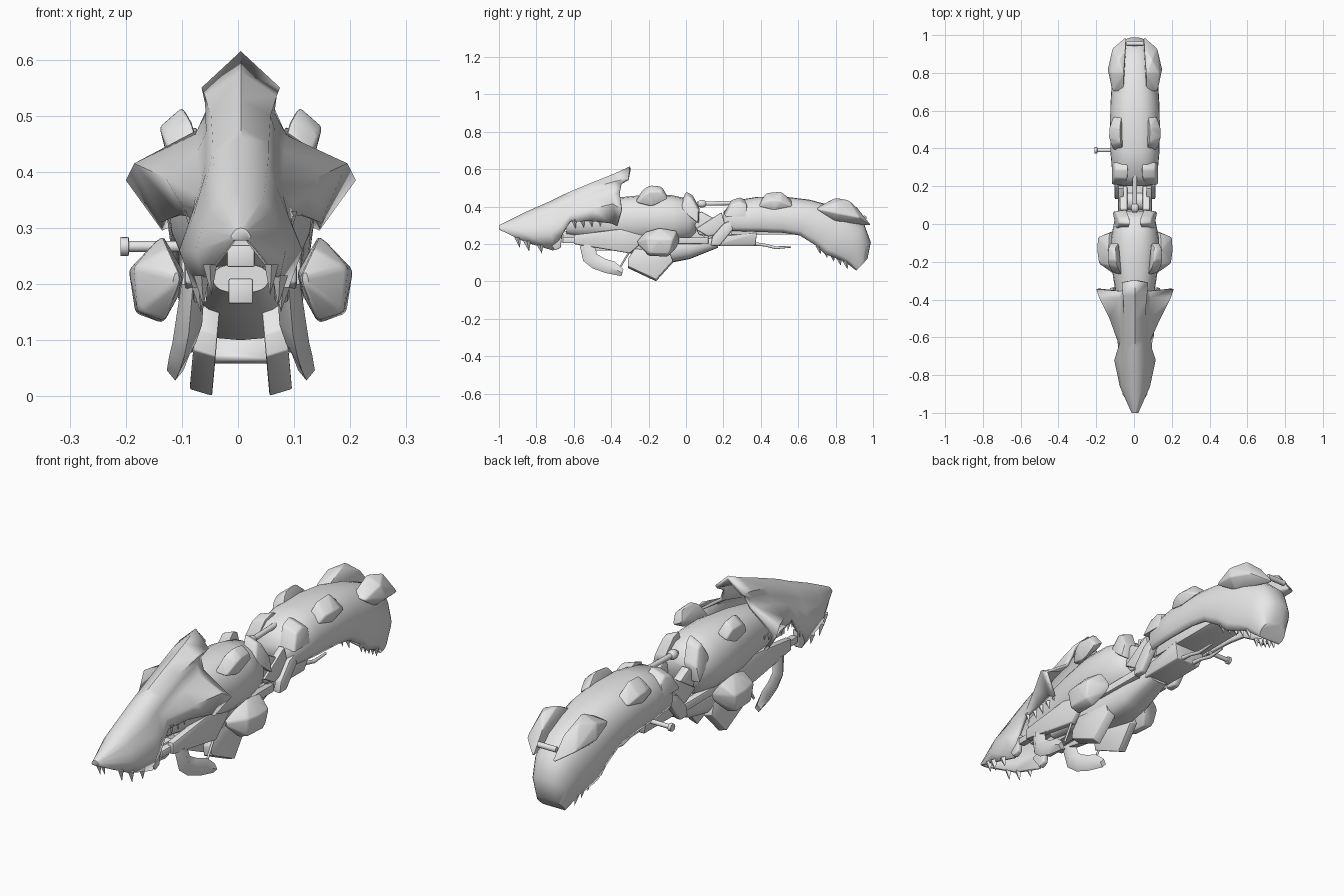
import bpy, bmesh, math
from mathutils import Vector

CX = 0.005  # symmetry plane
grey = bpy.data.materials.new("light_grey")
grey.diffuse_color = (0.8, 0.8, 0.8, 1)


def finish(name, bm, mirror=False, solid=0, angle=40):
    bmesh.ops.recalc_face_normals(bm, faces=bm.faces)
    me = bpy.data.meshes.new(name)
    bm.to_mesh(me)
    bm.free()
    ob = bpy.data.objects.new(name, me)
    bpy.context.collection.objects.link(ob)
    me.materials.append(grey)
    ob.location.x = CX
    bpy.ops.object.select_all(action='DESELECT')
    ob.select_set(True)
    bpy.context.view_layer.objects.active = ob
    bpy.ops.object.shade_smooth_by_angle(angle=math.radians(angle))
    if solid:
        m = ob.modifiers.new("thickness", 'SOLIDIFY')
        m.thickness, m.offset = solid, -1
    if mirror:
        ob.modifiers.new("mirror", 'MIRROR')
    return ob


def skin(bm, rings, closed, caps=(True, True)):
    vs = [[bm.verts.new(p) for p in r] for r in rings]
    n = len(vs[0])
    for a, b in zip(vs, vs[1:]):
        for i in range(n if closed else n - 1):
            j = (i + 1) % n
            bm.faces.new((a[i], a[j], b[j], b[i]))
    for ring, cap in ((vs[0], caps[0]), (vs[-1], caps[1])):
        if cap:
            bm.faces.new(ring)


def hull_body(name, secs, power=0.85, half=180, n=20, caps=(True, True), solid=0):
    # sections: top y, top z, bottom y, bottom z, half width
    A = math.radians(half)
    closed = half == 180
    rings = []
    for ty, tz, by, bz, w in secs:
        ring = []
        for i in range(n if closed else n + 1):
            a = -A + 2 * A * i / n
            t = (math.cos(a) - math.cos(A)) / (1 - math.cos(A))
            s = math.sin(a)
            ring.append((w * math.copysign(abs(s) ** power, s), by + (ty - by) * t, bz + (tz - bz) * t))
        rings.append(ring)
    bm = bmesh.new()
    skin(bm, rings, closed, caps)
    return finish(name, bm, solid=solid, angle=50)


def chunk(name, pts, bevel=0.01, mirror=True):
    # rounded convex block
    bm = bmesh.new()
    for p in pts:
        bm.verts.new(p)
    bmesh.ops.convex_hull(bm, input=bm.verts)
    junk = [v for v in bm.verts if not v.link_faces]
    bmesh.ops.delete(bm, geom=junk, context='VERTS')
    bmesh.ops.dissolve_limit(bm, angle_limit=0.08, verts=bm.verts, edges=bm.edges)
    if bevel:
        bmesh.ops.bevel(bm, geom=bm.edges[:], offset=bevel, segments=2, profile=0.5,
                        affect='EDGES', clamp_overlap=True)
    return finish(name, bm, mirror)


def slab(name, outline, x0, x1, lean=0, bevel=0.006, shrink=1.0, drop=0.0):
    # side outline (y, z) between two x planes; lean moves x with height, drop lowers the outer face
    cy = sum(p[0] for p in outline) / len(outline)
    cz = sum(p[1] for p in outline) / len(outline)
    pts = [(x0 + lean * (z - cz), y, z) for y, z in outline]
    pts += [(x1 + lean * (z - cz), cy + (y - cy) * shrink, cz + (z - cz) * shrink - drop) for y, z in outline]
    return chunk(name, pts, bevel)


def box(name, x, y0, y1, z0, z1):
    return chunk(name, [(sx * x, y, z) for sx in (-1, 1) for y in (y0, y1) for z in (z0, z1)], 0.004, False)


def tube(name, path, radii, mirror=False, n=10):
    rings = []
    path = [Vector(p) for p in path]
    for i, p in enumerate(path):
        d = (path[min(i + 1, len(path) - 1)] - path[max(i - 1, 0)]).normalized()
        u = d.orthogonal().normalized() if abs(d.x) > 0.9 else (Vector((1, 0, 0)) - d * d.x).normalized()
        v = d.cross(u)
        rings.append([p + (u * math.cos(2 * math.pi * k / n) + v * math.sin(2 * math.pi * k / n)) * radii[i]
                      for k in range(n)])
    bm = bmesh.new()
    skin(bm, rings, True)
    return finish(name, bm, mirror)


def teeth(name, rows):
    # four-sided spikes: base x, y, z, length, radius
    bm = bmesh.new()
    for x, y, z, ln, r in rows:
        tip = bm.verts.new((x * 0.95, y + ln * 0.25, z - ln))
        base = [bm.verts.new((x + r * .7 * a, y + r * b, z + 0.01)) for a, b in ((1, 0), (0, 1), (-1, 0), (0, -1))]
        for i in range(4):
            bm.faces.new((base[i], base[(i + 1) % 4], tip))
        bm.faces.new(base)
    return finish(name, bm, True)


# Head mask: ridge, shoulder, waist, temple, cheek, lower edge
mask = [
    [(0, -1, .30), (.008, -1, .298), (.012, -1, .294), (.015, -1, .29), (.018, -1, .285), (.014, -1, .278)],
    [(0, -.86, .37), (.04, -.86, .352), (.055, -.86, .33), (.068, -.86, .30), (.08, -.86, .26), (.07, -.86, .21)],
    [(0, -.72, .432), (.048, -.72, .41), (.065, -.72, .37), (.085, -.72, .32), (.11, -.72, .26), (.075, -.71, .165)],
    [(0, -.66, .462), (.05, -.66, .435), (.062, -.66, .40), (.075, -.66, .36), (.09, -.66, .31), (.088, -.67, .235)],
    [(0, -.62, .48), (.05, -.62, .452), (.062, -.62, .42), (.072, -.62, .385), (.08, -.62, .36), (.092, -.62, .32)],
    [(0, -.50, .53), (.053, -.50, .50), (.062, -.50, .47), (.078, -.50, .435), (.135, -.50, .39), (.11, -.51, .323)],
    [(0, -.38, .578), (.064, -.38, .535), (.06, -.38, .505), (.082, -.39, .465), (.19, -.39, .415), (.142, -.40, .31)],
    [(0, -.30, .615), (.07, -.31, .55), (.057, -.345, .52), (.077, -.355, .475), (.205, -.345, .385), (.14, -.37, .295)],
]
rings = [[(-x, y, z) for x, y, z in reversed(r[1:])] + r for r in mask]
bm = bmesh.new()
skin(bm, rings, False, (True, False))
finish("head_mask", bm, solid=0.014, angle=50)
slab("mask_jaw_hook", [(-.75, .23), (-.70, .165), (-.67, .18), (-.66, .26)], .06, .085)

# Front body and lower hull
hull_body("front_body", [
    (-.64, .36, -.64, .25, .055), (-.5, .42, -.5, .23, .08), (-.35, .45, -.35, .2, .105),
    (-.2, .465, -.2, .2, .128), (-.08, .462, -.08, .2, .128), (.02, .44, .02, .22, .108), (.07, .38, .05, .25, .075)])
hull_body("lower_hull", [
    (-.5, .235, -.5, .185, .05), (-.3, .24, -.3, .15, .08), (-.08, .24, -.08, .10, .08),
    (.02, .24, .02, .12, .075), (.17, .24, .17, .18, .055)], power=0.6)
box("inner_barrel", .025, -.66, -.3, .23, .27)
box("lower_barrel", .022, -.56, -.2, .165, .21)
slab("long_rail", [(-.66, .205), (-.66, .235), (.12, .235), (.12, .20)], .058, .088, 0, .004)
slab("mouth_plate", [(-.6, .2), (-.6, .25), (-.35, .28), (-.2, .24), (-.3, .15)], .07, .10)

# Rear body: hollow hooked shell
hull_body("rear_body", [
    (.20, .37, .20, .27, .085), (.25, .43, .25, .27, .118), (.38, .452, .38, .265, .13),
    (.52, .454, .52, .26, .132), (.66, .437, .61, .245, .13), (.78, .405, .69, .195, .124),
    (.88, .365, .745, .145, .118), (.955, .30, .80, .125, .106), (.988, .21, .85, .105, .09),
    (.97, .12, .91, .058, .062)], power=0.8, half=125, solid=0.014)
box("rear_core", .075, .24, .62, .25, .33)
chunk("rear_wedge", [(s * x, y, z) for s in (-1, 1) for x, y, z in
                     ((.06, .15, .19), (.06, .37, .19), (.06, .15, .24), (.08, .38, .26))], .004, False)

# Back plates and knobs
chunk("front_back_plate", [(.07, -.27, .43), (.09, -.23, .495), (.105, -.19, .515), (.105, -.13, .51),
                           (.085, -.10, .46), (.14, -.22, .465), (.145, -.19, .48), (.142, -.13, .478),
                           (.13, -.10, .44), (.12, -.26, .42), (.125, -.18, .40)], .006)
slab("shoulder_knob", [(-.04, .40), (0, .482), (.035, .465), (.075, .39), (.07, .31)], .04, .10, -.2, .008, .85, .015)
slab("hinge_knob", [(.2, .36), (.24, .435), (.29, .452), (.33, .43), (.33, .36)], .045, .115, -.2, .008, .9, .02)
chunk("rear_back_plate", [(.06, .39, .42), (.075, .43, .475), (.08, .51, .482), (.07, .565, .435),
                          (.125, .42, .43), (.138, .46, .435), (.136, .51, .43), (.115, .57, .40),
                          (.115, .39, .40), (.125, .47, .38)], .006)
chunk("tail_fin", [(.06, .70, .395), (.12, .70, .385), (.06, .80, .448), (.13, .80, .42), (.145, .82, .36),
                   (.09, .87, .435), (.12, .93, .34), (.045, .995, .295), (.05, .92, .39), (.10, .80, .32)], .006)
tube("tail_bar", [(-.045, .955, .34), (.045, .955, .34)], [.012, .012])

# Side pods, lower fins, curved fangs
chunk("side_pod", [(.105, -.27, .21), (.13, -.22, .265), (.14, -.14, .288), (.135, -.05, .272), (.19, -.21, .23),
                   (.20, -.14, .225), (.196, -.07, .225), (.10, -.03, .22), (.183, -.20, .15),
                   (.188, -.09, .148), (.135, -.20, .135), (.14, -.10, .13), (.11, -.05, .18)], .007)
slab("lower_fin", [(-.31, .11), (-.31, .07), (-.16, .0), (-.07, .10), (-.1, .17), (-.27, .17)],
     .042, .082, -.09, .003, 1.0, -.012)
out = [(-.57, .20), (-.55, .11), (-.50, .07), (-.43, .045), (-.345, .028)]
inn = [(-.49, .20), (-.475, .145), (-.43, .12), (-.38, .105), (-.335, .065)]
bm = bmesh.new()
rings = []
for i, (o, q) in enumerate(zip(out, inn)):
    x, t = .085 + i * .008, .024 - abs(i - 1) * .003
    m = ((o[0] + q[0]) / 2, (o[1] + q[1]) / 2)
    rings.append([(x, *o), (x + t, *m), (x, *q), (x - t, *m)])
skin(bm, rings, True)
finish("curved_fang", bm, True, angle=60)
tube("thin_strut", [(.09, -.35, .08), (.09, -.29, .18)], [.005, .005], True)

# Hinge between the halves
box("hinge_core", .045, .02, .28, .22, .30)
slab("hinge_arm", [(.03, .33), (.08, .375), (.14, .33), (.2, .31), (.15, .24), (.07, .25)], .04, .08, 0, .006)
slab("hinge_claw", [(.13, .19), (.18, .19), (.27, .30), (.25, .33), (.20, .31), (.14, .24)], .075, .108, 0, .008)
slab("hinge_spike", [(.05, .28), (.12, .24), (.22, .27), (.19, .37)], .06, .09, 0, .006)
tube("hinge_gear", [(-.07, .12, .28), (.07, .12, .28)], [.05, .05], n=14)
tube("top_rod", [(0, .06, .415), (0, .28, .42)], [.012, .012])
tube("top_rod_ball", [(0, .06, .415), (0, .07, .415), (0, .085, .415), (0, .10, .415), (0, .11, .415)],
     [.008, .018, .022, .018, .008])

# Side bolt and trailing wire
tube("side_bolt", [(-.214, .39, .267), (-.2, .39, .267), (-.199, .39, .267), (-.09, .39, .267)],
     [.017, .017, .010, .010])
tube("under_wire", [(.03, .37, .20), (.03, .42, .195), (.03, .48, .18), (.03, .56, .185)], [.010, .008, .008, .005], True)

# Teeth
teeth("beak_teeth", [(.055, -.90, .225, .045, .018), (.07, -.85, .205, .045, .02), (.075, -.78, .185, .035, .018)])
teeth("cheek_teeth", [(.09, -.60 + .045 * i, .32, .04 - .004 * i, .015) for i in range(5)])
teeth("tail_teeth", [(.098 - .007 * i, .71 + .036 * i, .18 - .02 * i, .035, .018) for i in range(5)])
